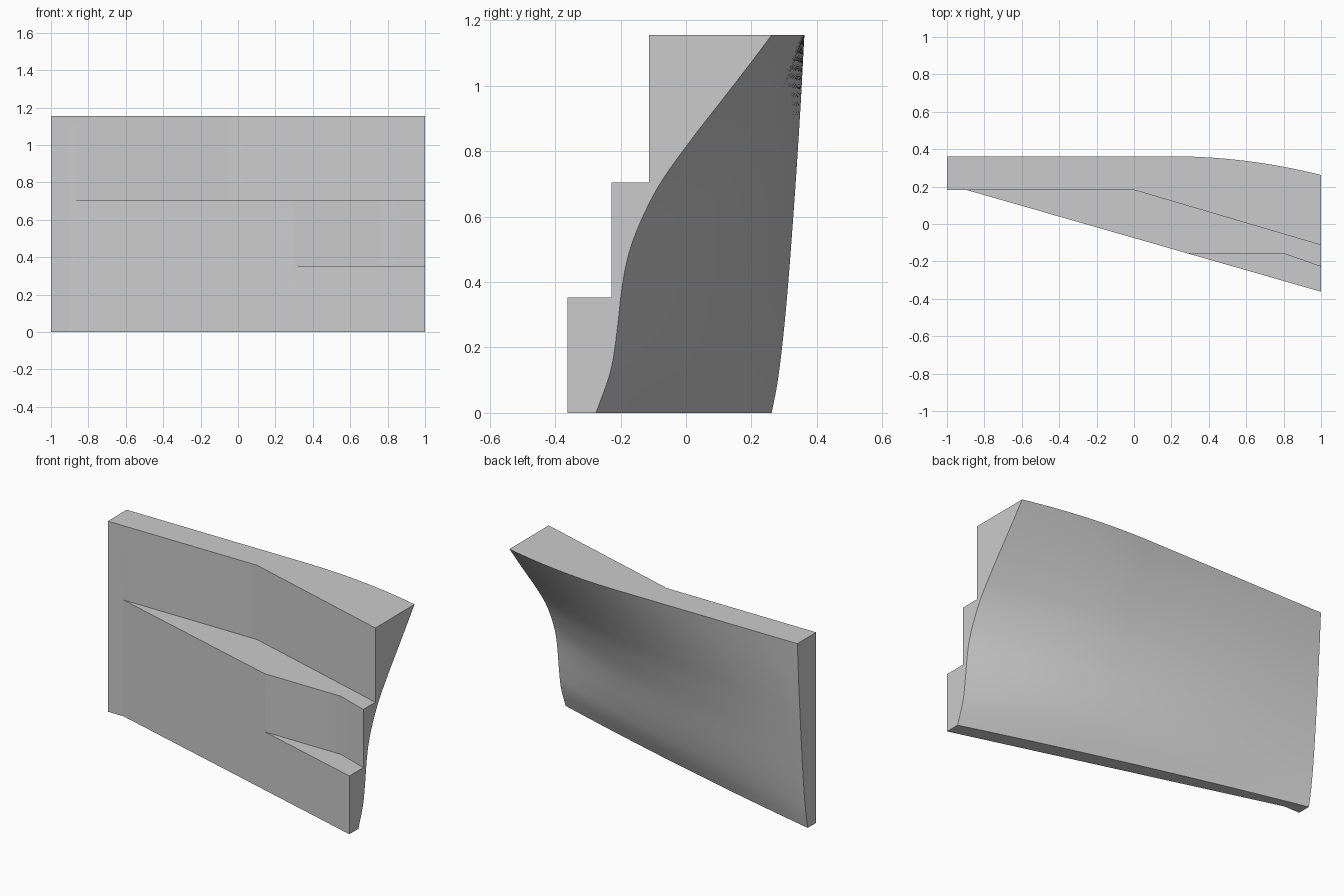
import bpy
import bmesh
from math import pi, sin

cube = bpy.data.objects.get("Cube")
if cube:
    bpy.data.objects.remove(cube, do_unlink=True)

HEIGHT, LEDGE_LOW, LEDGE_HIGH = 1.155, 0.353, 0.705
FRONT, SHELF = 0.182, -0.158
SLOPE, BEND = 0.287, -0.895
SHELF_START = BEND + (FRONT - SHELF) / SLOPE

# Back profiles at the two ends, as (z, y)
THIN_END = [(0, .262), (.1, .281), (.3, .304), (.6, .328), (.9, .348), (HEIGHT, .362)]
WIDE_END = [(0, -.275), (.13, -.23), (.25, -.211), (.38, -.196), (.48, -.177),
            (.58, -.141), (.7, -.08), (.83, .012), (.95, .105), (1.07, .198), (HEIGHT, .262)]


def smooth_curve(points, z):
    """Cubic interpolation of y at height z."""
    n = len(points)

    def tangent(i):
        a, b = points[max(i - 1, 0)], points[min(i + 1, n - 1)]
        return (b[1] - a[1]) / (b[0] - a[0])

    i = max(k for k in range(n - 1) if points[k][0] <= z + 1e-9)
    (z0, y0), (z1, y1) = points[i], points[i + 1]
    h = z1 - z0
    t = (z - z0) / h
    return ((1 + 2 * t) * (1 - t) ** 2 * y0 + t * (1 - t) ** 2 * h * tangent(i)
            + t * t * (3 - 2 * t) * y1 + t * t * (t - 1) * h * tangent(i + 1))


def back_y(x, z):
    """Back patch spanned between its four border curves, slightly full in the middle."""
    u, t = (x + 1) / 2, z / HEIGHT
    ends = (1 - u) * smooth_curve(THIN_END, z) + u * smooth_curve(WIDE_END, z)
    # How far the foot and top borders bow out from a straight line
    foot_bow = 0.08 * u * (1 - u)
    top_bow = 0.1 * (u - max(0, (u - 0.6) / 0.4) ** 2)
    fullness = 0.05 * sin(pi * u) * sin(pi * t)
    return ends + (1 - t) * foot_bow + t * top_bow + fullness


def section(x):
    """Closed outline across the panel: stepped front, then curved back."""
    low = FRONT - SLOPE * max(0, x - BEND)
    mid = SHELF - 0.35 * max(0, x - 0.8) if x >= SHELF_START else low
    high = max(low, FRONT - 0.295 * max(0, x))
    front = [(low, 0), (low, LEDGE_LOW), (mid, LEDGE_LOW),
             (mid, LEDGE_HIGH), (high, LEDGE_HIGH), (high, HEIGHT)]
    rows = 40
    heights = [HEIGHT * (1 - i / rows) for i in range(rows + 1)]
    return front + [(back_y(x, z), z) for z in heights]


# Stations along the length, with extra ones where the front bends
stations = sorted({round(-1 + i * 0.05, 3) for i in range(41)} | {BEND, SHELF_START})
bm = bmesh.new()
rings = [[bm.verts.new((x, y, z)) for y, z in section(x)] for x in stations]
for a, b in zip(rings, rings[1:]):
    for i in range(len(a)):
        j = (i + 1) % len(a)
        bm.faces.new((a[i], b[i], b[j], a[j]))
bm.faces.new(rings[0])
bm.faces.new(rings[-1][::-1])
bmesh.ops.remove_doubles(bm, verts=bm.verts[:], dist=0.0001)
bmesh.ops.recalc_face_normals(bm, faces=bm.faces[:])

mesh = bpy.data.meshes.new("stepped_panel")
bm.to_mesh(mesh)
bm.free()
panel = bpy.data.objects.new("stepped_panel", mesh)
bpy.context.collection.objects.link(panel)

# Plain grey
grey = bpy.data.materials.new("plain grey")
grey.use_nodes = True
color = (0.6, 0.6, 0.6, 1)
grey.diffuse_color = color
for node in grey.node_tree.nodes:
    if node.type == 'BSDF_PRINCIPLED':
        node.inputs["Base Color"].default_value = color
mesh.materials.append(grey)

bpy.ops.object.select_all(action='DESELECT')
panel.select_set(True)
bpy.context.view_layer.objects.active = panel
bpy.ops.object.shade_smooth_by_angle(angle=0.5)
